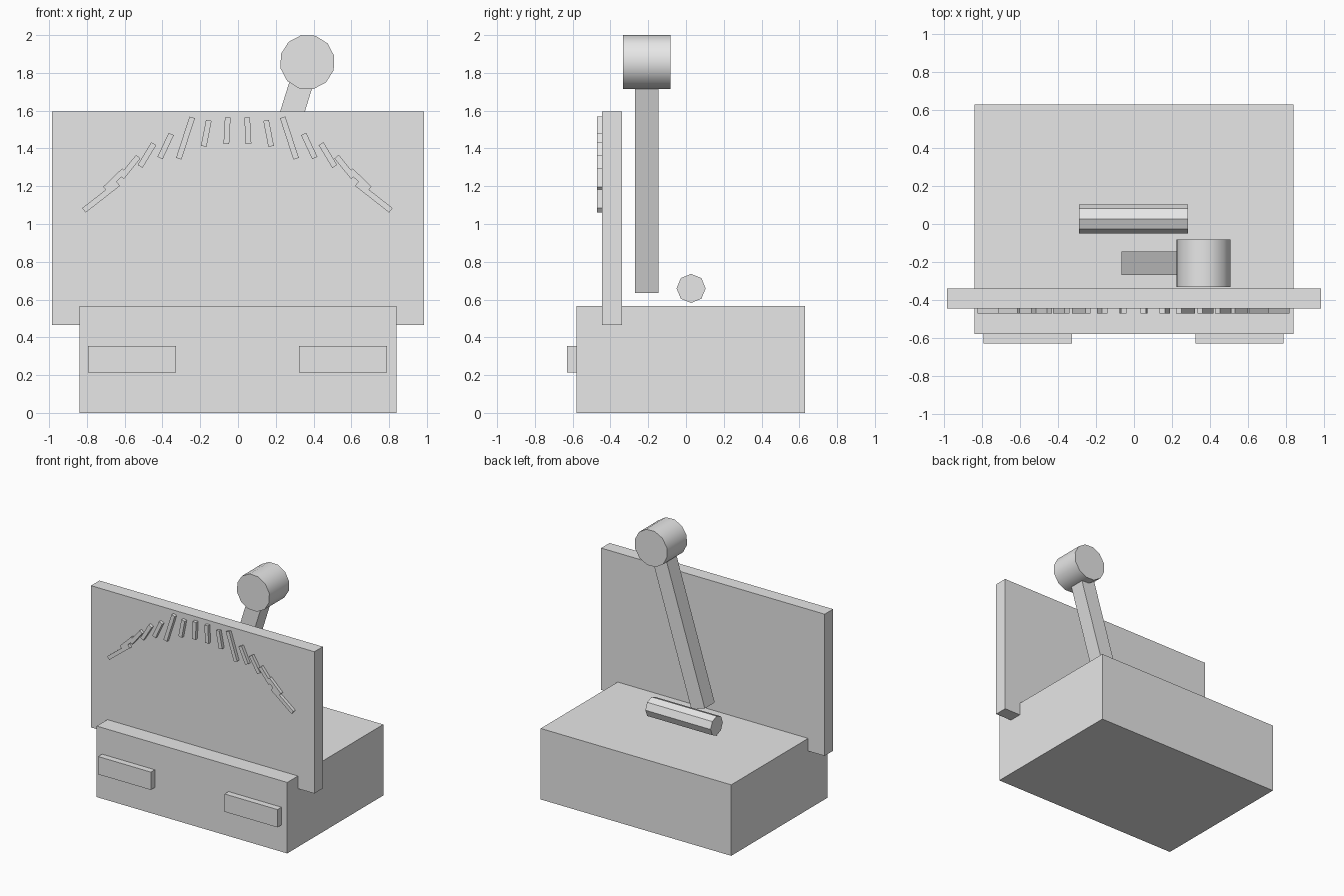
import bpy
from math import radians, sin, cos
from mathutils import Vector

cube = bpy.data.objects.get("Cube")
if cube:
    bpy.data.objects.remove(cube, do_unlink=True)

grey = bpy.data.materials.new("light_grey")
grey.use_nodes = True
grey.diffuse_color = (0.8, 0.8, 0.8, 1)
grey.node_tree.nodes["Principled BSDF"].inputs["Base Color"].default_value = (0.8, 0.8, 0.8, 1)


def finish(name):
    obj = bpy.context.object
    obj.name = obj.data.name = name
    obj.data.materials.append(grey)
    return obj


def box(name, centre, size, tilt=0):
    """Box with full dimensions, leaning towards +x by tilt degrees."""
    bpy.ops.mesh.primitive_cube_add(size=1, location=centre, rotation=(0, radians(tilt), 0))
    bpy.context.object.scale = size
    return finish(name)


def cylinder(name, sides, radius, depth, centre, rotation):
    bpy.ops.mesh.primitive_cylinder_add(vertices=sides, radius=radius, depth=depth,
                                        location=centre, rotation=[radians(a) for a in rotation])
    return finish(name)


# Body, upright dial panel and front feet blocks
box("base", (0, 0.025, 0.283), (1.68, 1.21, 0.566))
box("dial_panel", (0, -0.392, 1.03), (1.97, 0.106, 1.13))
for side, label in ((1, "left"), (-1, "right")):
    box(label + "_front_block", (side * 0.558 - 0.002, -0.602, 0.284), (0.466, 0.056, 0.142))

# Dial marks: x, z, length, tilt
marks = [
    (0.055, 1.494, 0.14, 3), (0.165, 1.48, 0.14, 11), (0.275, 1.455, 0.23, 18),
    (0.38, 1.413, 0.14, 25), (0.479, 1.365, 0.14, 31), (0.569, 1.302, 0.14, 39),
    (0.65, 1.235, 0.14, 46), (0.722, 1.143, 0.23, 52),
]
for side, label in ((1, "left"), (-1, "right")):
    for i, (x, z, length, tilt) in enumerate(marks):
        box(f"{label}_dial_mark_{i + 1}", (side * x - 0.003, -0.456, z),
            (0.03, 0.03, length), -side * tilt)

# Leaning arm with a round weight on top
lean = 17.3
foot = Vector((-0.005, -0.207, 0.653))
along = Vector((sin(radians(lean)), 0, cos(radians(lean))))
arm_length = 1.2
box("arm", foot + along * arm_length / 2, (0.125, 0.125, arm_length), lean)
cylinder("arm_weight", 12, 0.146, 0.25, (0.367, -0.208, 1.857), (90, lean, 0))
bpy.ops.object.shade_smooth_by_angle(angle=radians(40))

# Eight-sided roller lying on the base
cylinder("roller", 8, 0.077, 0.575, (-0.002, 0.027, 0.659), (0, 90, 0))
